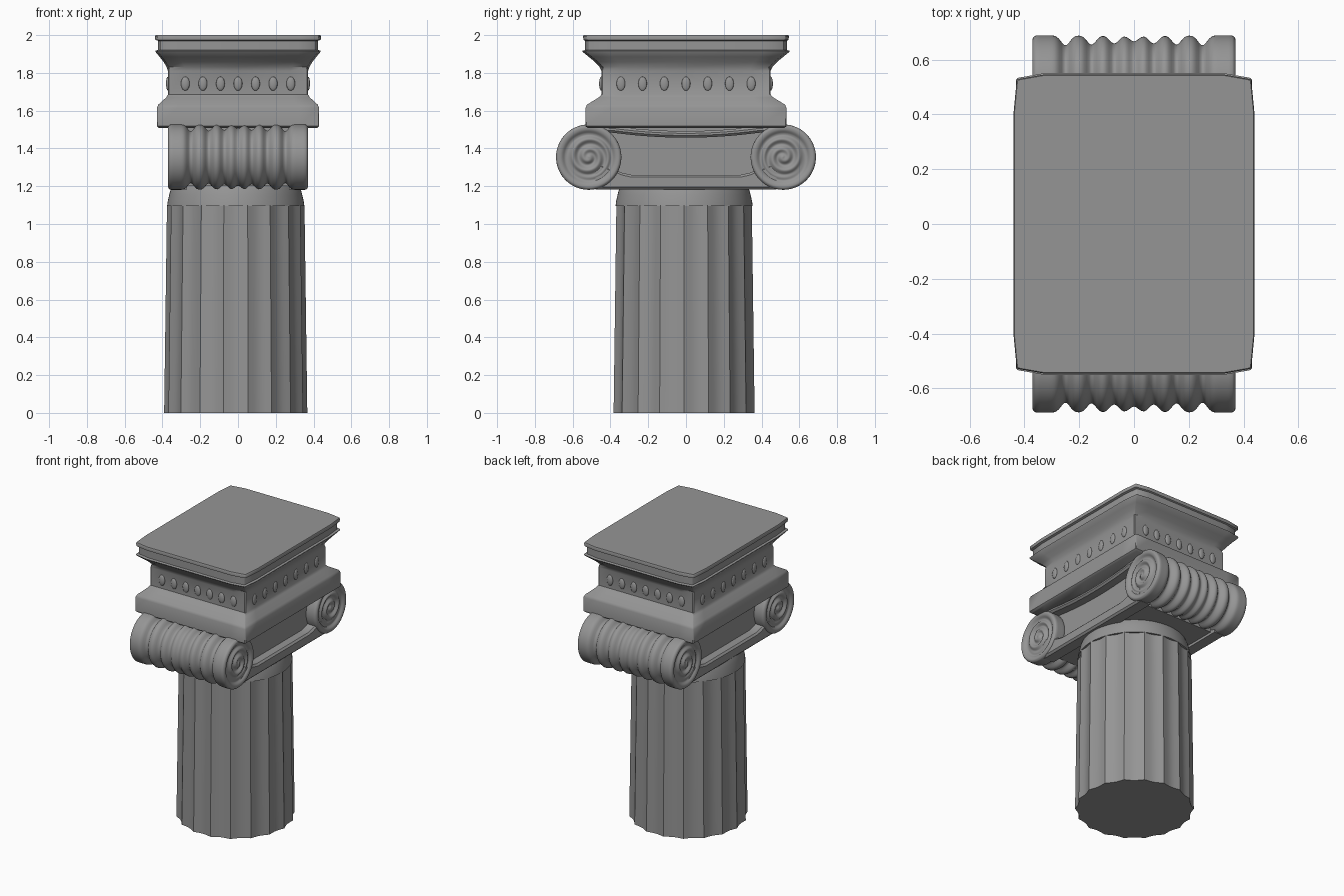
import bpy, math
from math import sin, cos, pi, exp

if "Cube" in bpy.data.objects:
    bpy.data.objects.remove(bpy.data.objects["Cube"])

stone = bpy.data.materials.new("dark_stone")
stone.diffuse_color = (0.3, 0.3, 0.3, 1)
stone.use_nodes = True
stone.node_tree.nodes["Principled BSDF"].inputs["Base Color"].default_value = stone.diffuse_color


def make(name, verts, faces, angle=35):
    me = bpy.data.meshes.new(name)
    me.from_pydata(verts, [], faces)
    me.materials.append(stone)
    ob = bpy.data.objects.new(name, me)
    bpy.context.collection.objects.link(ob)
    bpy.ops.object.select_all(action='DESELECT')
    ob.select_set(True)
    bpy.context.view_layer.objects.active = ob
    bpy.ops.object.mode_set(mode='EDIT')
    bpy.ops.mesh.select_all(action='SELECT')
    bpy.ops.mesh.normals_make_consistent(inside=False)
    bpy.ops.object.mode_set(mode='OBJECT')
    bpy.ops.object.shade_smooth_by_angle(angle=math.radians(angle))
    return ob


def loft(name, rings, angle=35):
    """Skin equal-length closed rings and cap both ends."""
    n = len(rings[0])
    verts = [p for r in rings for p in r]
    faces = [(k*n + i, k*n + (i+1) % n, (k+1)*n + (i+1) % n, (k+1)*n + i)
             for k in range(len(rings) - 1) for i in range(n)]
    faces += [tuple(range(n)), tuple(range(len(verts) - n, len(verts)))]
    return make(name, verts, faces, angle)


def box(name, x, y, z):
    return loft(name, [[(x[0], y[0], h), (x[1], y[0], h), (x[1], y[1], h), (x[0], y[1], h)] for h in z])


# Fluted shaft: 18 concave flutes meeting in sharp edges
CX, CY, N = -0.012, -0.01, 18 * 8


def circle(radius, z, depth=0.0):
    ring = []
    for i in range(N):
        t = 2 * pi * i / N
        r = radius - depth * abs(sin(9 * t))
        ring.append((CX + r * cos(t), CY + r * sin(t), z))
    return ring


loft("fluted_shaft", [circle(0.379, 0, 0.016), circle(0.364, 1.1, 0.016)], 25)
loft("shaft_collar", [circle(r, z) for r, z in
                      ((0.363, 1.095), (0.360, 1.12), (0.352, 1.155), (0.347, 1.175), (0.337, 1.2))])

# Ribbed bolsters with spiral volute ends
DIPS = [(0, 0.022), (0.072, 0.03), (0.155, 0.034), (0.25, 0.036)]
R, HALF = 0.173, 0.37


def rib_radius(x):
    cut = sum(d * exp(-((abs(x) - c) / 0.023) ** 2) for c, d in DIPS)
    return R - cut


def volute_depth(r, t):
    if r > 0.158:
        return 0.012 * ((r - 0.158) / 0.015) ** 2
    groove = 0.016 * exp(-((r - 0.122) / 0.016) ** 2)
    fade = min(1, max(0, (0.122 - r) / 0.03)) * min(1, r / 0.035)
    return groove + fade * (0.008 + 0.008 * cos(2 * pi * r / 0.055 - t))


def bolster(name, side):
    n = 72

    def ring(r, xf):
        return [(xf(2*pi*i/n), side * (0.515 + r * cos(2*pi*i/n)), 1.354 + r * sin(2*pi*i/n))
                for i in range(n)]
    radii = [0.002 + k * 0.004 for k in range(42)] + [0.170, 0.1725]
    left = [ring(r, lambda t, r=r: -HALF + volute_depth(r, t)) for r in radii]
    right = [ring(r, lambda t, r=r: HALF - volute_depth(r, t)) for r in reversed(radii)]
    body = [ring(rib_radius(x), lambda t, x=x: x)
            for x in [-0.345 + 0.69 * k / 76 for k in range(77)]]
    loft(name, left + body + right, 80)


bolster("front_bolster", -1)
bolster("back_bolster", 1)

# Body of the capital between the bolsters, with recessed sides
box("capital_core", (-0.29, 0.29), (-0.44, 0.44), (1.2, 1.49))
box("capital_top_bed", (-0.3, 0.3), (-0.36, 0.36), (1.48, 1.52))


def rail(name, side, top, bottom):
    rings = []
    for k in range(21):
        y = -0.48 + 0.048 * k
        rings.append([(side * x, y, z) for x, z in
                      ((0.27, bottom(y)), (0.345, bottom(y)), (0.357, bottom(y) + 0.012),
                       (0.357, top(y) - 0.012), (0.345, top(y)), (0.27, top(y)))])
    loft(name, rings)


def sag(y):
    return 1.492 + 0.028 * min(1, abs(y) / 0.4) ** 2


for side, label in ((-1, "left"), (1, "right")):
    rail(label + "_upper_rail", side, sag, lambda y: sag(y) - 0.035)
    rail(label + "_lower_rail", side, lambda y: 1.26 + 0.4 * max(0, abs(y) - 0.31),
         lambda y: 1.183)


# Moulded block: stacked rectangular outlines, bowed near the top
def outline(hx, hy, z, bow=0.0):
    cx, cy = hx - bow, hy - 1.5 * bow
    corner = [(hx, 0), (hx, 0.75 * hy), (cx, cy - 0.005), (cx - 0.005, cy), (0.75 * hx, hy), (0, hy)]
    half = corner + [(-x, y) for x, y in reversed(corner[1:5])]
    return [(s * x, s * y, z) for s in (1, -1) for x, y in half]


STEPS = [(0.418, 0.520, 1.508), (0.430, 0.532, 1.518), (0.430, 0.532, 1.615), (0.422, 0.524, 1.632),
         (0.380, 0.462, 1.670), (0.371, 0.448, 1.685), (0.371, 0.448, 1.810)]
FLARE = [(0.378, 0.458, 1.832), (0.394, 0.482, 1.858), (0.415, 0.515, 1.885), (0.436, 0.546, 1.910),
         (0.438, 0.550, 1.917), (0.424, 0.534, 1.921), (0.424, 0.534, 1.970), (0.438, 0.543, 1.975),
         (0.439, 0.545, 1.994), (0.436, 0.542, 2.0)]
loft("abacus_block", [outline(*s) for s in STEPS] + [outline(*s, bow=0.011) for s in FLARE], 40)


# Oval beads around the neck, seven on each side
def bead(loc, scale):
    bpy.ops.mesh.primitive_uv_sphere_add(segments=16, ring_count=10, radius=1, location=loc)
    ob = bpy.context.object
    ob.name = "neck_bead"
    ob.scale = scale
    ob.data.materials.append(stone)
    bpy.ops.object.shade_smooth()


for i in range(-3, 4):
    for s in (-1, 1):
        bead((i * 0.093, s * 0.448, 1.743), (0.023, 0.012, 0.037))
        bead((s * 0.371, i * 0.115, 1.743), (0.010, 0.023, 0.037))
